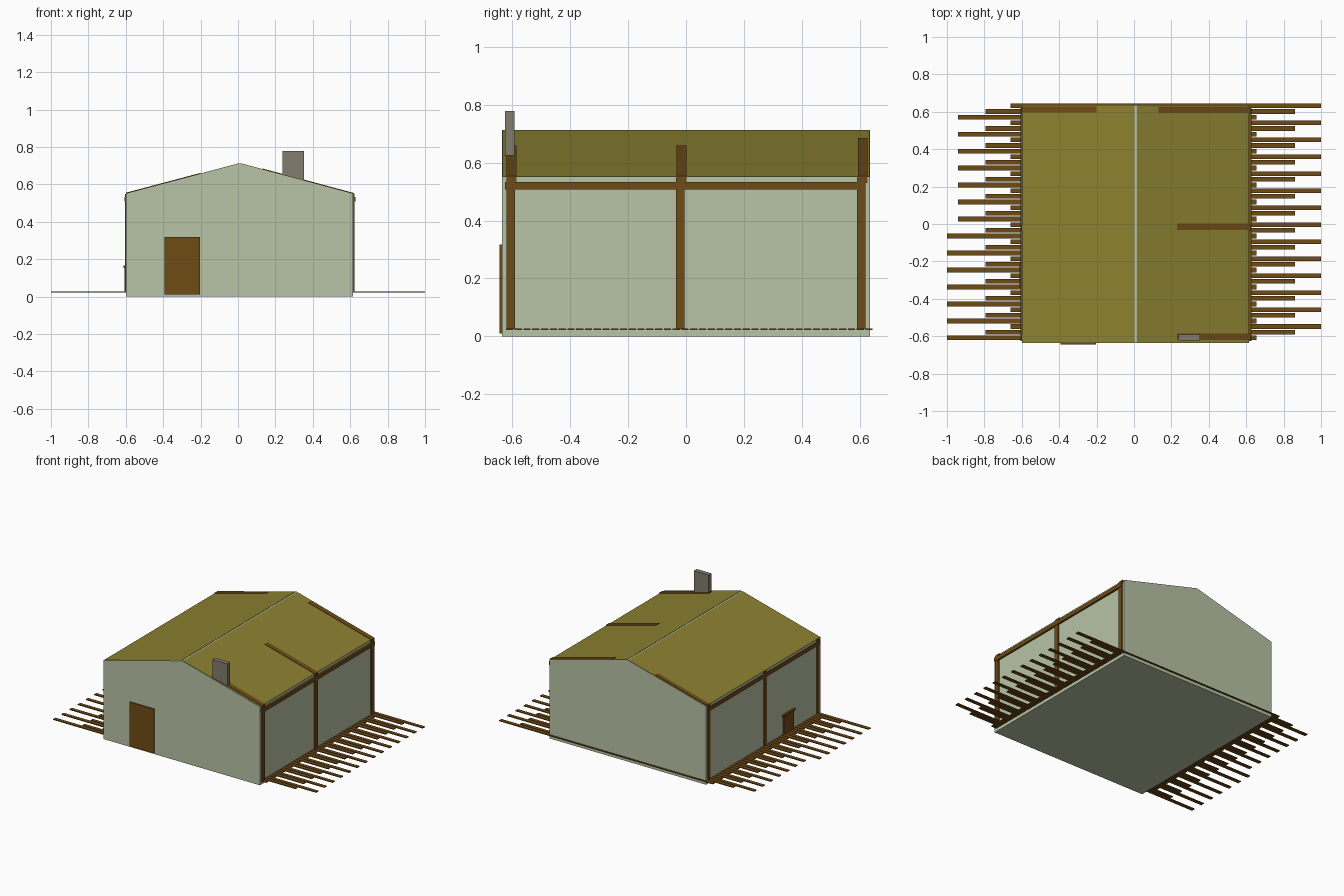
import bpy, bmesh

if "Cube" in bpy.data.objects:
    bpy.data.objects.remove(bpy.data.objects["Cube"])


def material(name, rgb):
    m = bpy.data.materials.new(name)
    m.diffuse_color = (*rgb, 1)
    m.use_nodes = True
    m.node_tree.nodes["Principled BSDF"].inputs["Base Color"].default_value = m.diffuse_color
    return m


WALL = material("pale_green_wall", (0.48, 0.55, 0.38))
OLIVE = material("olive_roof", (0.26, 0.22, 0.03))
WOOD = material("brown_wood", (0.16, 0.07, 0.008))
STONE = material("grey_stone", (0.22, 0.2, 0.15))

RIDGE_X, RIDGE_Z, EAVE_Z = 0.01, 0.712, 0.55
LEFT, RIGHT = -0.60, 0.615


def prism(name, profile, y0, y1, mat):
    """Extrude an x-z profile from y0 to y1."""
    bm = bmesh.new()
    face = bm.faces.new([bm.verts.new((x, y0, z)) for x, z in profile])
    ext = bmesh.ops.extrude_face_region(bm, geom=[face])
    moved = [v for v in ext["geom"] if isinstance(v, bmesh.types.BMVert)]
    bmesh.ops.translate(bm, verts=moved, vec=(0, y1 - y0, 0))
    bmesh.ops.recalc_face_normals(bm, faces=bm.faces[:])
    mesh = bpy.data.meshes.new(name)
    bm.to_mesh(mesh)
    bm.free()
    ob = bpy.data.objects.new(name, mesh)
    bpy.context.collection.objects.link(ob)
    mesh.materials.append(mat)
    return ob


def box(name, x, y, z, mat):
    return prism(name, [(x[0], z[0]), (x[1], z[0]), (x[1], z[1]), (x[0], z[1])],
                 y[0], y[1], mat)


def roof_z(x):
    run = (RIGHT - RIDGE_X) if x > RIDGE_X else (RIDGE_X - LEFT)
    return RIDGE_Z - abs(x - RIDGE_X) * (RIDGE_Z - EAVE_Z) / run


def slope_strip(name, xa, xb, y0, y1, low, high, mat):
    """Strip following the roof pitch between xa and xb."""
    za, zb = roof_z(xa), roof_z(xb)
    return prism(name, [(xa, za + low), (xb, zb + low),
                        (xb, zb + high), (xa, za + high)], y0, y1, mat)


# Gabled house body
prism("house_body", [(LEFT, 0), (RIGHT, 0), (RIGHT, EAVE_Z),
                     (RIDGE_X, RIDGE_Z), (LEFT, EAVE_Z)], -0.635, 0.635, WALL)

# Roof sheets, with a pale gap along the ridge
slope_strip("roof_left", LEFT, RIDGE_X - 0.006, -0.633, 0.633, -0.002, 0.002, OLIVE)
slope_strip("roof_right", RIDGE_X + 0.006, RIGHT, -0.633, 0.633, -0.002, 0.002, OLIVE)

# Timber posts and eave rails on both long sides
for side, x0, x1 in (("left", LEFT - 0.003, LEFT + 0.02),
                     ("right", RIGHT - 0.015, RIGHT + 0.009)):
    for y in (-0.605, -0.02, 0.605):
        box("post_" + side, (x0, x1), (y - 0.015, y + 0.015), (0.025, 0.548), WOOD)
    grow = 0.004
    box("eave_rail_" + side, (x0 - grow, x1 + grow), (-0.625, 0.62), (0.507, 0.533), WOOD)

# Rafters showing through the roof
for y, top in ((-0.602, 0.23), (-0.015, 0.23), (0.61, 0.13)):
    slope_strip("rafter_right", top, RIGHT + 0.005, y - 0.017, y + 0.017, -0.02, 0.005, WOOD)
slope_strip("rafter_left_back", LEFT, -0.2, 0.597, 0.627, -0.02, 0.005, WOOD)

# Floor planks in staggered groups of three, jutting out on both sides
for i in range(14):
    y = 0.632 - i * 0.0908
    shift = 0.0 if i < 7 else -0.06
    for k, (xa, xb) in enumerate(((-0.66, 1.0), (-0.795, 0.86), (-0.94 + shift, 0.655))):
        yc = y - k * 0.0303
        box("floor_plank", (xa, xb), (yc - 0.0125, yc + 0.0125), (0.022, 0.028), WOOD)

# Front door and small side hatch
box("front_door", (-0.393, -0.203), (-0.644, -0.63), (0.01, 0.318), WOOD)
box("side_hatch", (LEFT - 0.006, LEFT + 0.01), (-0.33, -0.22), (0.025, 0.155), WOOD)
box("hatch_lintel", (LEFT - 0.013, LEFT + 0.01), (-0.34, -0.21), (0.153, 0.167), WOOD)

# Flat chimney rising from the front edge of the right slope
prism("chimney", [(0.238, roof_z(0.238) - 0.02), (0.354, roof_z(0.354) - 0.02),
                  (0.354, 0.778), (0.238, 0.778)], -0.624, -0.592, STONE)
